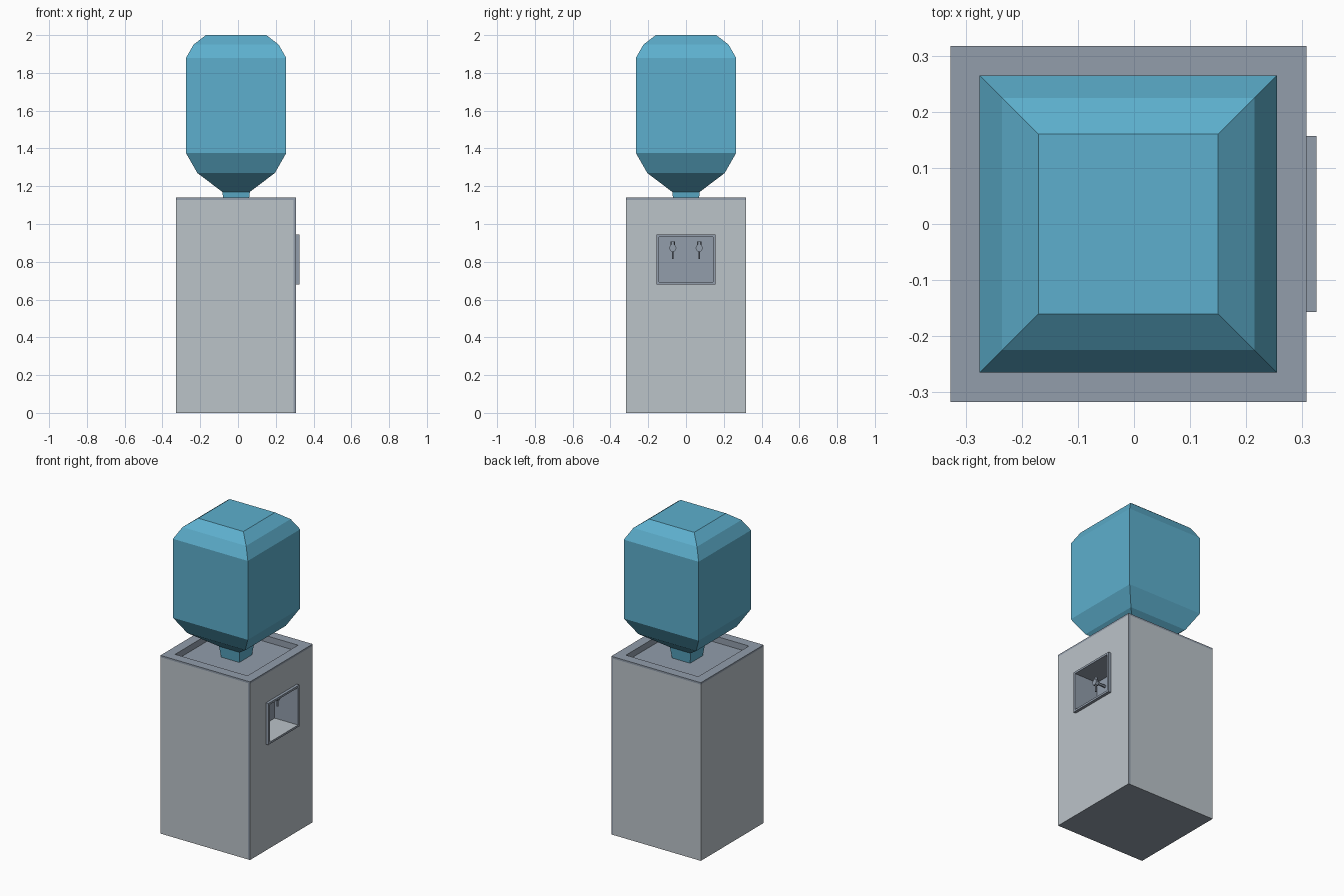
import bpy, bmesh, math
from mathutils import Matrix

if "Cube" in bpy.data.objects:
    bpy.data.objects.remove(bpy.data.objects["Cube"])

CX = -0.01  # cabinet and bottle centre in x


def material(name, r, g, b):
    lin = [((c / 255 + 0.055) / 1.055) ** 2.4 for c in (r, g, b)]
    m = bpy.data.materials.new(name)
    m.diffuse_color = (*lin, 1)
    m.use_nodes = True
    m.node_tree.nodes["Principled BSDF"].inputs["Base Color"].default_value = m.diffuse_color
    return m


GREY = material("light grey panel", 187, 195, 201)
SLATE = material("blue grey trim", 146, 157, 171)
BLUE = material("water blue", 93, 175, 205)


def finish(name, bm, mats):
    me = bpy.data.meshes.new(name)
    bm.normal_update()
    bm.to_mesh(me)
    bm.free()
    for m in mats:
        me.materials.append(m)
    ob = bpy.data.objects.new(name, me)
    bpy.context.collection.objects.link(ob)
    return ob


def loft(rings, bands, axis="z", first_cap=None, last_cap=None):
    """Skin rectangles (u0, u1, v0, v1, w); bands holds one colour slot per strip."""
    bm = bmesh.new()
    loops = []
    for u0, u1, v0, v1, w in rings:
        pts = [(u0, v0, w), (u1, v0, w), (u1, v1, w), (u0, v1, w)]
        if axis == "x":
            pts = [(w, u, v) for u, v, w in pts]
        loops.append([bm.verts.new(p) for p in pts])
    for a, b, slot in zip(loops, loops[1:], bands):
        for i in range(4):
            j = (i + 1) % 4
            bm.faces.new((a[i], a[j], b[j], b[i])).material_index = slot
    if first_cap is not None:
        bm.faces.new(loops[0][::-1]).material_index = first_cap
    if last_cap is not None:
        bm.faces.new(loops[-1]).material_index = last_cap
    bm.normal_update()
    return bm


def square(h, z):
    return (CX - h, CX + h, -h, h, z)


# Cabinet shell with trim band and sunken top; front side left open for the bay
bm = loft([square(.317, 0), square(.317, 1.128), square(.317, 1.14),
           square(.256, 1.14), square(.256, 1.10)],
          [0, 1, 1, 1], first_cap=1, last_cap=1)
front = [f for f in bm.faces if f.normal.x > .9 and f.calc_center_median().z < 1]
bmesh.ops.delete(bm, geom=front, context="FACES_ONLY")
side = [f for f in bm.faces if abs(f.normal.y) > .9 and f.calc_center_median().z < 1]
geom = side + list({e for f in side for e in f.edges}) + list({v for f in side for v in f.verts})
bmesh.ops.bisect_plane(bm, geom=geom, plane_co=(.294, 0, 0), plane_no=(1, 0, 0))
for f in bm.faces:  # narrow trim strip beside the dispensing side
    if abs(f.normal.y) > .9 and f.calc_center_median().x > .294:
        f.material_index = 1
finish("cabinet", bm, [GREY, SLATE])

# Dispensing panel: flat face, raised frame, deep niche
frame = (-.157, .157, .68, .945)
niche = (-.143, .143, .693, .932)
bm = loft([(-.317, .317, 0, 1.128, .307), (*frame, .307), (*frame, .325),
           (*niche, .325), (*niche, .16)],
          [0, 1, 1, 1], axis="x", last_cap=1)
for f in bm.faces:  # niche floor is light
    c = f.calc_center_median()
    if f.normal.z > .9 and c.x < .3:
        f.material_index = 0
finish("dispenser_bay", bm, [GREY, SLATE])

# Bottle: stacked square sections from neck to top
profile = [(.064, 1.10), (.073, 1.17), (.205, 1.27), (.265, 1.375),
           (.265, 1.88), (.225, 1.95), (.16, 2.0)]
bm = loft([square(h, z) for h, z in profile], [0] * 6, first_cap=0, last_cap=0)
finish("water_bottle", bm, [BLUE])


# Taps: arm, six-sided valve, thumb knob and thin spout
def rod(bm, loc, radius, depth, sides, along_x=False):
    rot = Matrix.Rotation(math.pi / 2, 4, "Y") if along_x else Matrix.Identity(4)
    bmesh.ops.create_cone(bm, cap_ends=True, segments=sides, radius1=radius,
                          radius2=radius, depth=depth,
                          matrix=Matrix.Translation(loc) @ rot)


for label, y in (("left", -.07), ("right", .07)):
    bm = bmesh.new()
    rod(bm, (.19, y, .875), .009, .07, 6, True)
    rod(bm, (.23, y, .873), .02, .022, 6, True)
    rod(bm, (.23, y, .895), .011, .026, 6)
    rod(bm, (.23, y, .838), .005, .046, 6)
    finish(label + "_tap", bm, [SLATE])
